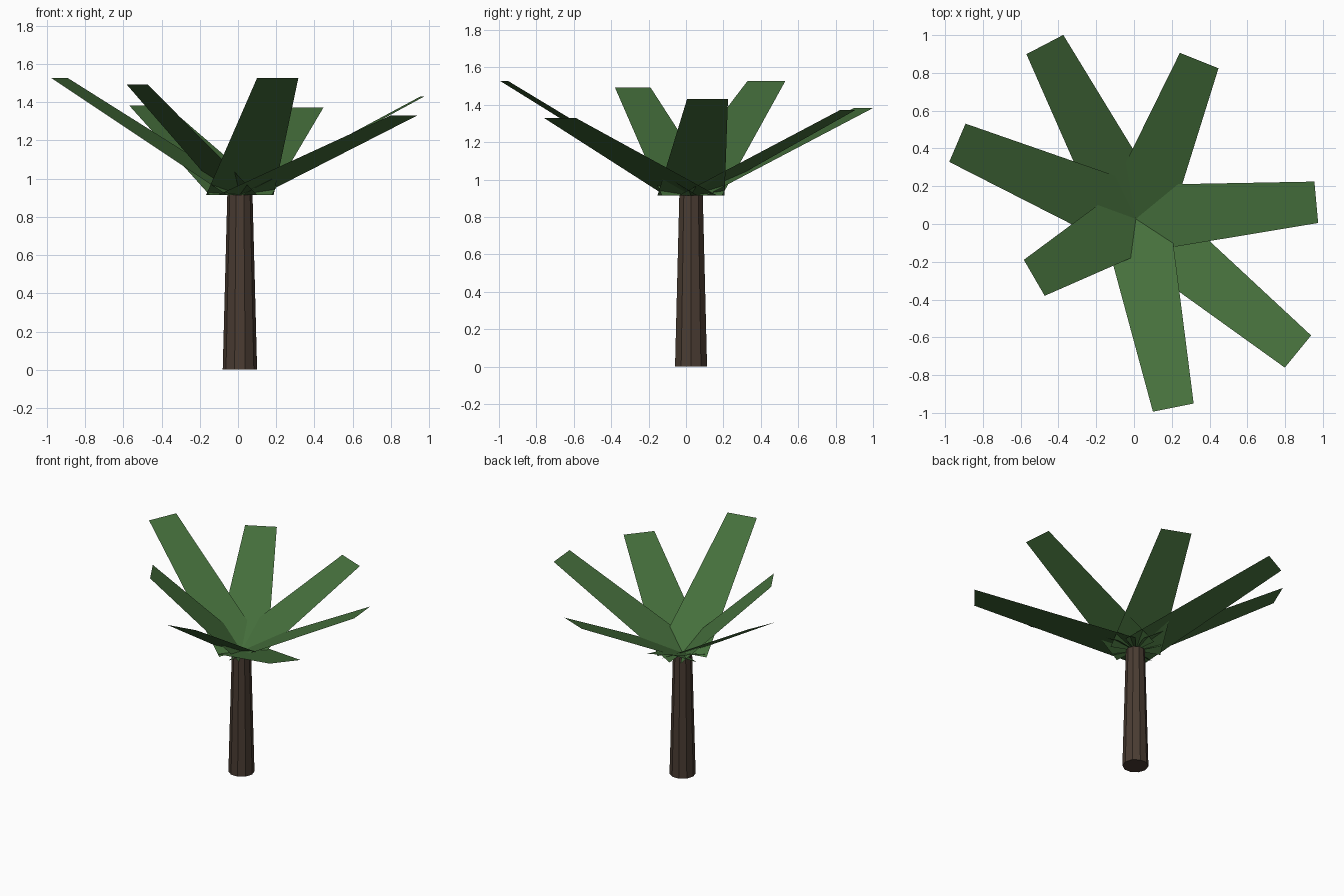
import bpy
import math
from mathutils import Vector

if "Cube" in bpy.data.objects:
    bpy.data.objects.remove(bpy.data.objects["Cube"])

CX, CY, CROWN_Z = 0.01, 0.027, 0.915


def material(name, color):
    mat = bpy.data.materials.new(name)
    mat.diffuse_color = (*color, 1.0)
    mat.use_nodes = True
    mat.node_tree.nodes["Principled BSDF"].inputs["Base Color"].default_value = mat.diffuse_color
    return mat


bark = material("bark", (0.068, 0.045, 0.032))
leaf_green = material("leaf_green", (0.06, 0.16, 0.045))

# Tapered ten-sided trunk
bpy.ops.mesh.primitive_cone_add(vertices=10, radius1=0.09, radius2=0.066, depth=CROWN_Z,
                                location=(CX, CY, CROWN_Z / 2),
                                rotation=(0, 0, math.radians(90)))
trunk = bpy.context.object
trunk.name = "trunk"
trunk.data.materials.append(bark)


# Flat tapered leaf blade rising from the trunk axis to a tip centre
def leaf(name, tip, base_width=0.36, tip_width=0.22):
    base = Vector((CX, CY, CROWN_Z))
    tip = Vector(tip)
    along = tip - base
    side = Vector((-along.y, along.x, 0)).normalized()
    verts = [base - side * base_width / 2, tip - side * tip_width / 2,
             tip + side * tip_width / 2, base + side * base_width / 2]
    mesh = bpy.data.meshes.new(name)
    mesh.from_pydata(verts, [], [(0, 1, 2, 3)])
    mesh.materials.append(leaf_green)
    obj = bpy.data.objects.new(name, mesh)
    bpy.context.collection.objects.link(obj)


# Tip centres, going round the crown
tips = [(0.965, 0.115, 1.43), (0.345, 0.865, 1.372), (-0.472, 0.95, 1.383),
        (-0.935, 0.43, 1.527), (-0.528, -0.285, 1.493), (0.208, -0.972, 1.527),
        (0.868, -0.675, 1.33)]
for i, tip in enumerate(tips, 1):
    leaf(f"leaf_{i}", tip)
